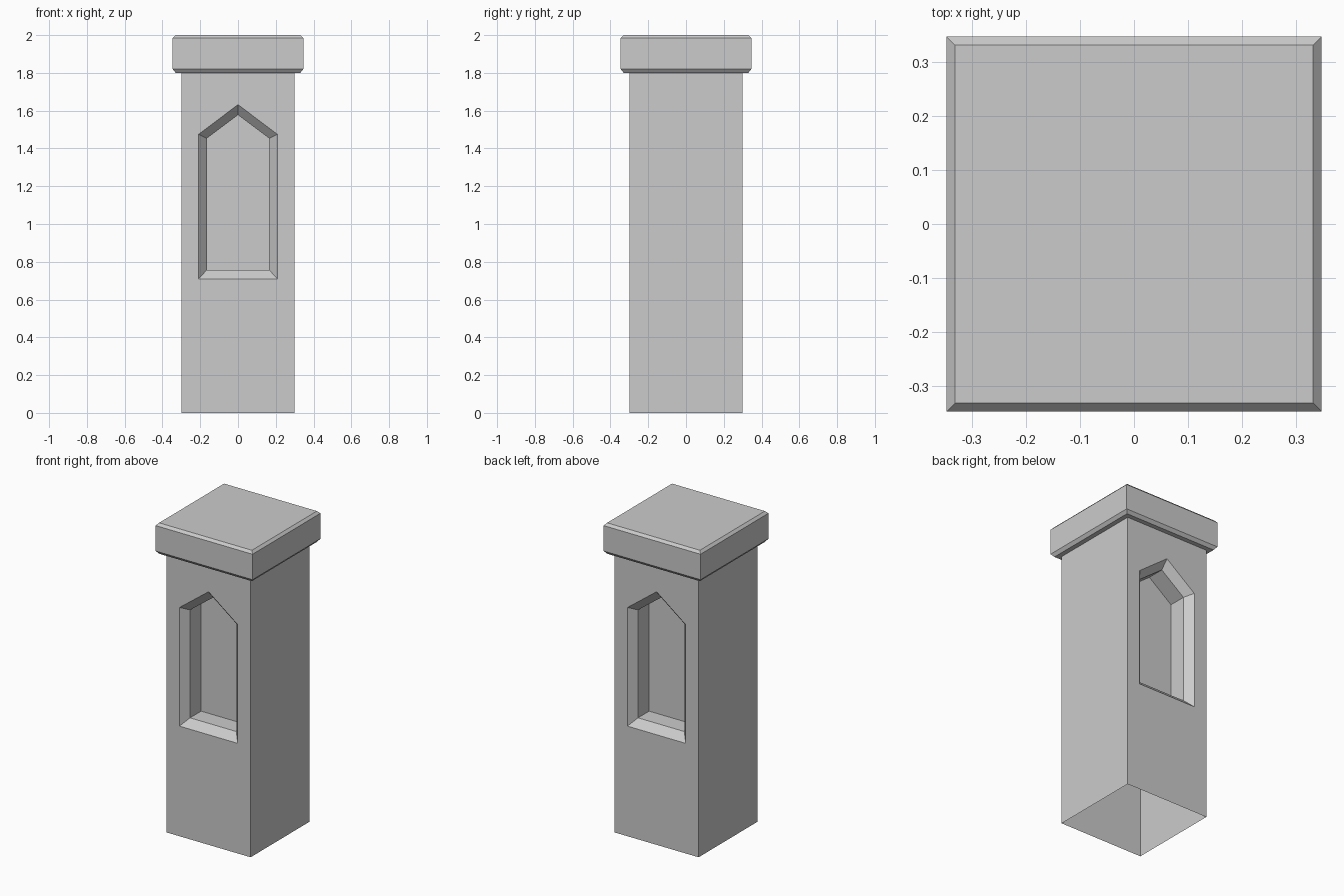
import bpy, bmesh

if "Cube" in bpy.data.objects:
    bpy.data.objects.remove(bpy.data.objects["Cube"])

W, H = 0.30, 1.80          # column half width and height


def finish(bm, name):
    bmesh.ops.remove_doubles(bm, verts=bm.verts, dist=1e-4)
    bmesh.ops.recalc_face_normals(bm, faces=bm.faces)
    mesh = bpy.data.meshes.new(name)
    bm.to_mesh(mesh)
    bm.free()
    bpy.context.collection.objects.link(bpy.data.objects.new(name, mesh))


def face(bm, pts):
    return bm.faces.new([bm.verts.new(p) for p in pts])


def bridge(bm, a, b):
    for i in range(len(a)):
        j = (i + 1) % len(a)
        face(bm, [a[i], a[j], b[j], b[i]])


def niche_loop(w, sill, shoulder, apex, y):
    # Pointed outline, starting at the middle of the sill
    return [(x, y, z) for x, z in [(0, sill), (w, sill), (w, shoulder),
                                   (0, apex), (-w, shoulder), (-w, sill)]]


# Hollow column, open at the bottom, with a niche in front and back
bm = bmesh.new()
for s in (-1, 1):
    outer = niche_loop(0.208, 0.71, 1.475, 1.632, s * W)
    lip = niche_loop(0.165, 0.757, 1.453, 1.577, s * (W - 0.047))
    back = niche_loop(0.165, 0.757, 1.453, 1.577, s * (W - 0.16))
    # Wall around the niche, in two halves
    for t, half in ((1, outer[0:4]), (-1, [outer[0], *outer[5:2:-1]])):
        face(bm, half + [(0, s * W, H), (t * W, s * W, H),
                         (t * W, s * W, 0), (0, s * W, 0)])
    # Splayed edge, straight reveal and back panel
    bridge(bm, outer, lip)
    bridge(bm, lip, back)
    face(bm, back)
    # Plain side wall
    face(bm, [(s * W, -W, 0), (s * W, W, 0), (s * W, W, H), (s * W, -W, H)])
finish(bm, "column")

# Chamfered cap slab
bm = bmesh.new()
profile = [(W, H), (0.33, H), (0.346, 1.82), (0.346, 1.984), (0.331, 2.0)]
rings = [[(-r, -r, z), (r, -r, z), (r, r, z), (-r, r, z)] for r, z in profile]
for a, b in zip(rings, rings[1:]):
    bridge(bm, a, b)
face(bm, rings[-1])
finish(bm, "cap")
